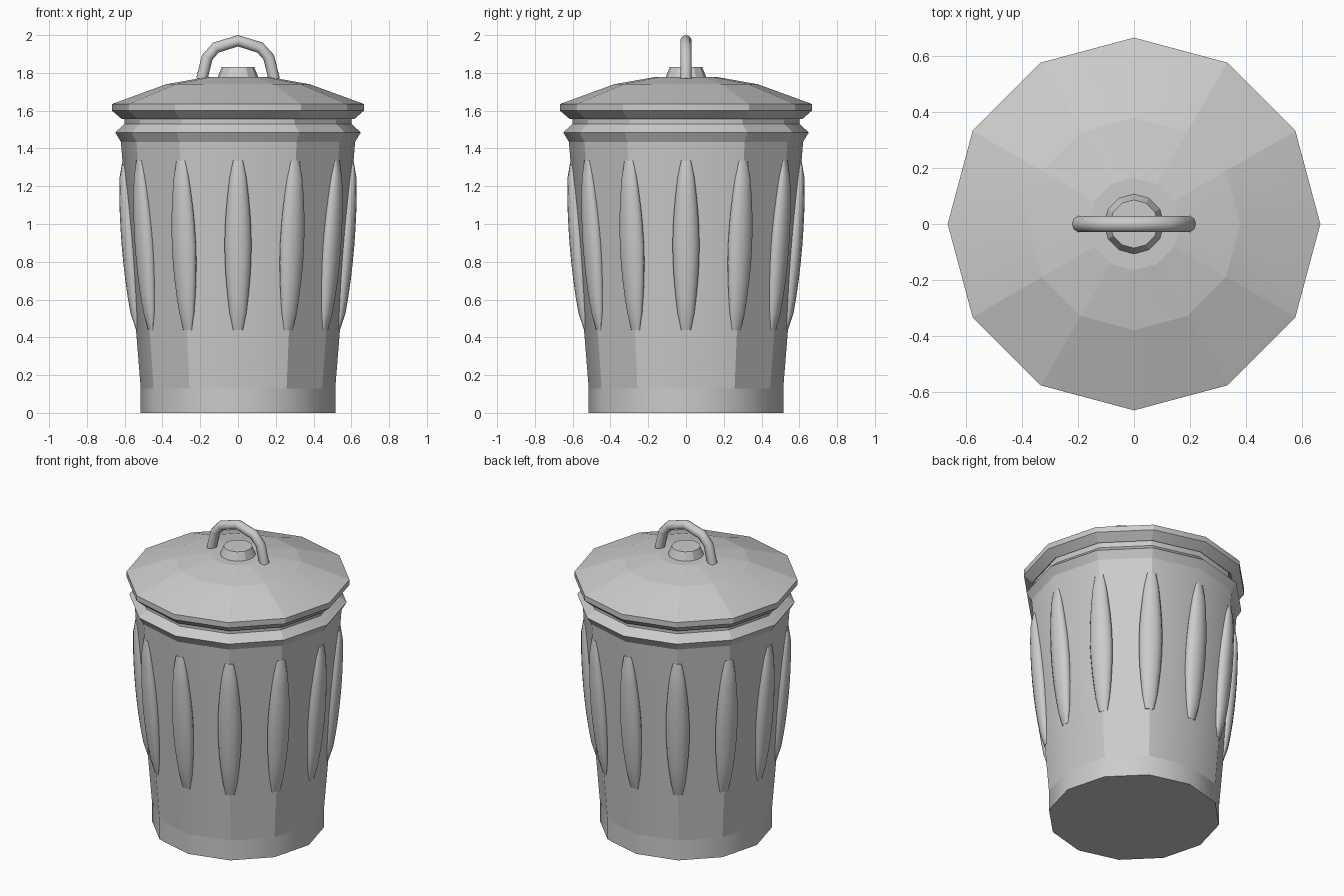
import bpy, bmesh
from math import sin, cos, pi, sqrt
from mathutils import Vector

cube = bpy.data.objects.get("Cube")
if cube:
    bpy.data.objects.remove(cube, do_unlink=True)

SIDES = 12


def make_material(name, rgb):
    mat = bpy.data.materials.new(name)
    mat.use_nodes = True
    colour = (*rgb, 1)
    mat.diffuse_color = colour
    bsdf = mat.node_tree.nodes["Principled BSDF"]
    bsdf.inputs["Base Color"].default_value = colour
    bsdf.inputs["Roughness"].default_value = 0.6
    return mat


steel = make_material("galvanised grey", (0.6, 0.6, 0.6))


def loft(name, rings, cap_start=True, cap_end=True, sharp=None):
    """Skin a list of equal-length point rings; sharp(edge) marks hard edges."""
    bm = bmesh.new()
    loops = [[bm.verts.new(p) for p in ring] for ring in rings]
    n = len(loops[0])
    for a, b in zip(loops, loops[1:]):
        for i in range(n):
            j = (i + 1) % n
            bm.faces.new((a[i], a[j], b[j], b[i]))
    if cap_start:
        bm.faces.new(loops[0][::-1])
    if cap_end:
        bm.faces.new(loops[-1])
    bmesh.ops.recalc_face_normals(bm, faces=bm.faces[:])
    for f in bm.faces:
        f.smooth = True
    for e in bm.edges:
        cap_edge = any(len(f.verts) > 4 for f in e.link_faces)
        e.smooth = not (cap_edge or (sharp and sharp(e)))
    mesh = bpy.data.meshes.new(name)
    bm.to_mesh(mesh)
    bm.free()
    mesh.materials.append(steel)
    obj = bpy.data.objects.new(name, mesh)
    bpy.context.collection.objects.link(obj)
    return obj


def panel_edges(e):
    """Every edge is hard except uprights lying on the x and y axes."""
    return not all(min(abs(v.co.x), abs(v.co.y)) < 1e-4 for v in e.verts)


def lathe(name, profile, sharp=panel_edges, **caps):
    turn = [2 * pi * i / SIDES for i in range(SIDES)]
    rings = [[(r * cos(a), r * sin(a), z) for a in turn] for r, z in profile]
    return loft(name, rings, sharp=sharp, **caps)


# Can: smooth foot band, tapering wall and flared rim
FOOT_Z, WALL_Z = 0.13, 1.435
FOOT_R, WALL_R = 0.515, 0.62
lathe("foot_band", [(FOOT_R, 0), (FOOT_R, FOOT_Z)], sharp=None, cap_end=False)
lathe("can_wall", [(FOOT_R, FOOT_Z), (WALL_R, WALL_Z)],
      cap_start=False, cap_end=False)
lathe("can_rim", [(WALL_R, WALL_Z), (0.65, 1.485), (0.6, 1.53), (0.6, 1.57)],
      cap_start=False)

# Lid: undercut lip, upright edge and shallow dome, with a small knob
lathe("lid", [(0.58, 1.585), (0.615, 1.555), (0.667, 1.6), (0.667, 1.635),
              (0.38, 1.74), (0.165, 1.778)])
lathe("lid_knob", [(0.11, 1.765), (0.107, 1.778), (0.086, 1.83)])

# Ribs: slim bulges lying on the wall, one at each corner
RIB_LOW, RIB_HIGH, RIB_STEPS = 0.44, 1.335, 10


def rib(index):
    angle = 2 * pi * index / SIDES
    out = Vector((cos(angle), sin(angle), 0))
    side = Vector((-sin(angle), cos(angle), 0))
    rings = []
    for k in range(RIB_STEPS + 1):
        t = k / RIB_STEPS
        z = RIB_LOW + t * (RIB_HIGH - RIB_LOW)
        wall = FOOT_R + (z - FOOT_Z) / (WALL_Z - FOOT_Z) * (WALL_R - FOOT_R)
        swell = sin(pi * t)
        width = 0.033 + 0.038 * swell
        if k in (0, RIB_STEPS):
            width *= 0.8
        depth = 0.005 + 0.04 * sqrt(max(swell, 0))
        centre = out * (wall - 0.005) + Vector((0, 0, z))
        rings.append([centre + side * width * cos(b) + out * depth * sin(b)
                      for b in (2 * pi * i / 12 for i in range(12))])
    loft(f"rib_{index + 1}", rings)


for i in range(SIDES):
    rib(i)

# Handle: a faceted arch of round bar
half = [(0.192, 1.765), (0.163, 1.882), (0.117, 1.934), (0, 1.97)]
path = [Vector((-x, 0, z)) for x, z in half]
path += [Vector((x, 0, z)) for x, z in half[-2::-1]]
BAR = 0.03
rings = []
for i, p in enumerate(path):
    before, after = path[max(i - 1, 0)], path[min(i + 1, len(path) - 1)]
    along = (after - before).normalized()
    normal = Vector((-along.z, 0, along.x))
    across = Vector((0, 1, 0))
    rings.append([p + BAR * (normal * cos(b) + across * sin(b))
                  for b in (2 * pi * k / 10 for k in range(10))])
loft("lid_handle", rings)
